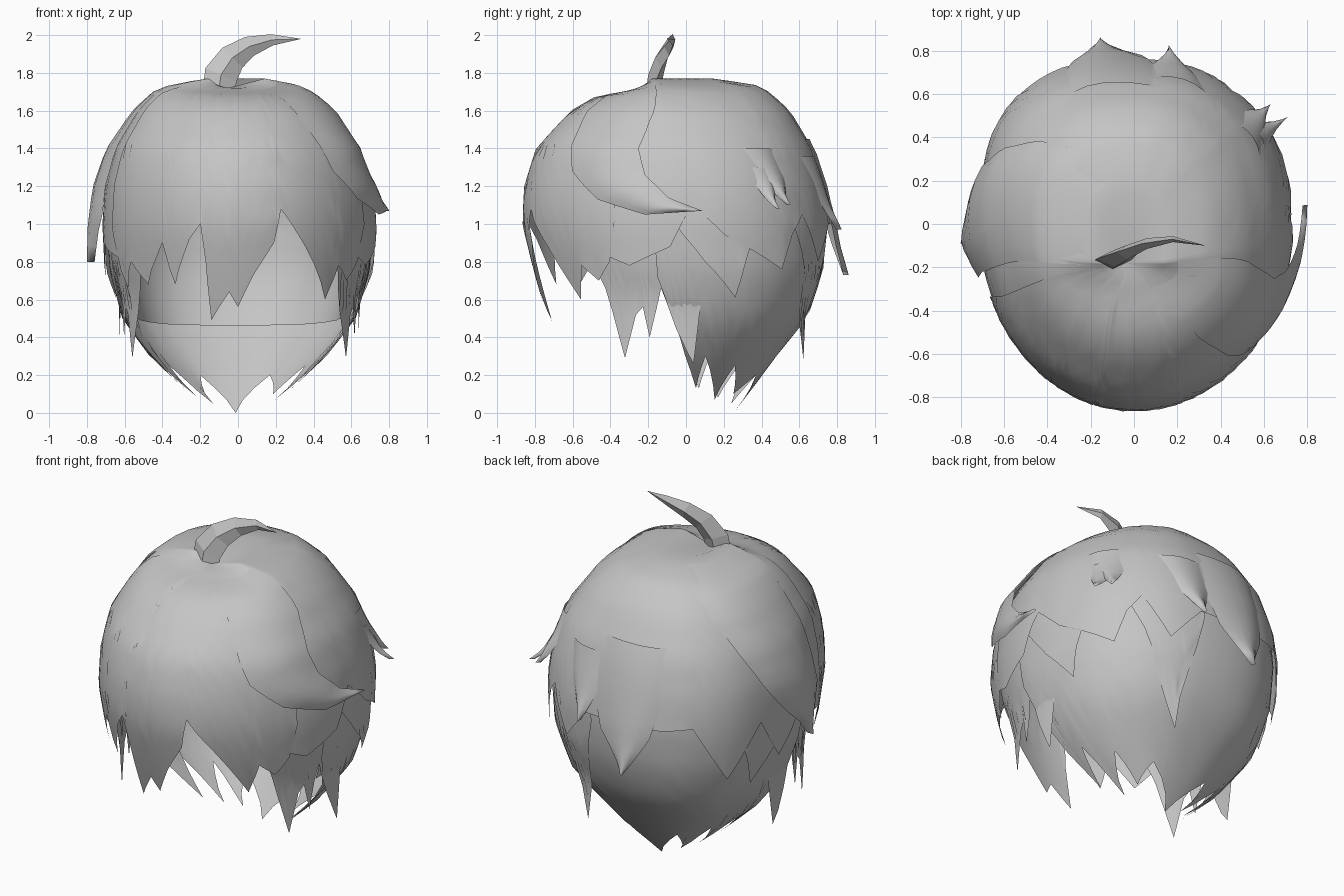
import bpy, bmesh, math
from mathutils import Vector

cube = bpy.data.objects.get("Cube")
if cube:
    bpy.data.objects.remove(cube, do_unlink=True)

SHADE = (0.56, 0.56, 0.56, 1)
grey = bpy.data.materials.new("hair_grey")
grey.use_nodes = True
grey.diffuse_color = SHADE
grey.node_tree.nodes["Principled BSDF"].inputs["Base Color"].default_value = SHADE

CROWN = Vector((-0.05, -0.18, 1.72))
# Head shape: height, right, left, front, back extents, centre depth
SHELL = [
    (1.77, .16, .14, .24, .14, -.18),
    (1.74, .34, .30, .33, .36, -.16),
    (1.70, .43, .39, .43, .44, -.13),
    (1.60, .53, .51, .60, .55, -.08),
    (1.40, .65, .65, .78, .67, -.04),
    (1.20, .70, .71, .84, .73, 0),
    (1.00, .71, .73, .85, .76, 0),
    (.75, .69, .71, .79, .74, .01),
    (.50, .62, .63, .72, .65, .01),
    (.30, .47, .47, .62, .48, .02),
    (.10, .25, .25, .55, .33, .05),
    (.00, .10, .10, .50, .25, .08),
]


def interp(points, x):
    for a, b in zip(points, points[1:]):
        if min(a[0], b[0]) <= x <= max(a[0], b[0]):
            t = (x - a[0]) / (b[0] - a[0])
            return [p + (q - p) * t for p, q in zip(a, b)]
    return list(min(points, key=lambda p: abs(p[0] - x)))


def on_shell(az, z, scale=1.0, curl=0.0):
    """Point on the head at an angle and height; no inward curl below 'curl'."""
    _, right, left, front, back, cy = interp(SHELL, max(z, curl))
    c, s = math.cos(math.radians(az)), math.sin(math.radians(az))
    power = 1.0 if s < 0 else 0.92 if c > 0 else 0.78
    px = math.copysign(abs(c) ** power, c) * (left if c > 0 else right)
    py = math.copysign(abs(s) ** power, s) * (back - cy if s > 0 else front + cy)
    dip = 0.05 * max(0, -s) * max(0, min(1, (z - 1.67) / 0.09))
    return Vector((px * scale, cy + py * scale, z - dip))


def grid(name, rows, smooth=True, closed=False):
    """Skin a grid of points into one mesh object."""
    bm = bmesh.new()
    vs = [[bm.verts.new(p) for p in row] for row in rows]
    for a, b in zip(vs, vs[1:]):
        n = len(a)
        for i in range(n if closed else n - 1):
            j = (i + 1) % n
            bm.faces.new((a[i], b[i], b[j], a[j]))
    bmesh.ops.remove_doubles(bm, verts=bm.verts, dist=0.0005)
    for f in bm.faces:
        f.smooth = smooth
    mesh = bpy.data.meshes.new(name)
    bm.to_mesh(mesh)
    bm.free()
    mesh.materials.append(grey)
    obj = bpy.data.objects.new(name, mesh)
    bpy.context.collection.objects.link(obj)


def sheet(name, hem, scale=1.0, top=None, curl=0.0, flare=0.0, steps=14):
    """Layer of hair hanging to a jagged hem given as (angle, height)."""
    cols = []
    for (a, za), (b, zb) in zip(hem, hem[1:]):
        cols += [(a + (b - a) * k / 3, za + (zb - za) * k / 3) for k in range(3)]
    cols.append(hem[-1])
    high = max(z for _, z in hem)
    start = top or 1.77
    rows = [] if top else [[CROWN.copy() for _ in cols]]
    for r in range(steps + 1):
        s = r / steps
        rows.append([on_shell(a, start - (start - z) * s ** 1.6,
                              scale * (1 + flare * (high - z) * s ** 4), curl)
                     for a, z in cols])
    grid(name, rows)


def lock(name, lower, upper, scale=1.02, bulge=0.04, kick=0.03, across=6):
    """Pointed lock lofted between two edges that meet at the tip."""
    rows, n = [], (len(lower) - 1) * 3
    for r in range(n + 1):
        i = min(r // 3, len(lower) - 2)
        t = r / 3 - i
        lo, up = [[p + (q - p) * t for p, q in zip(e[i], e[i + 1])] for e in (lower, upper)]
        row = []
        for k in range(across + 1):
            u = k / across
            a, z = [p + (q - p) * u for p, q in zip(lo, up)]
            row.append(on_shell(a, z, scale + bulge * math.sin(math.pi * u) + kick * (r / n) ** 3))
        rows.append(row)
    grid(name, rows)


def mirrored(hem):
    return [(180 - a, z) for a, z in reversed(hem)]


# Large overlapping layers
sheet("back_hair", [(-34, .85), (-22, .78), (-6, .88), (2, 1.1), (14, .94), (40, .76),
                    (46, .95), (53, 1.05), (66, .8), (80, 1.0), (112, 1.0), (128, 1.02),
                    (147, .68), (165, .98), (176, .72), (184, .9), (198, .85), (214, .8)],
      flare=0.07)
sheet("fringe", [(203, .95), (211, .66), (217, .8), (226, .68), (236, .9), (241, .68),
                 (249, .92), (254, 1.0), (256, .8), (257, .49), (266, .64), (270, .56),
                 (277, .74), (285, .9), (288, 1.08), (299, .88), (313, .6), (317, .78),
                 (324, .7), (330, .8), (334, 1.0)], scale=1.02)
sheet("nape_hair", [(-12, .72), (-4, .4), (1, .13), (9, .3), (20, .07), (32, .25), (44, .1),
                    (64, .2), (94, .0), (118, .2), (134, .05), (148, .25), (160, .08),
                    (171, .3), (178, .13), (184, .4), (192, .72)],
      scale=.98, top=1.3, flare=0.04)
sheet("inner_scalp", [(-3, .5), (45, .47), (90, .46), (135, .47), (183, .5)],
      scale=.86, top=1.4)

# Hanging locks, the same on both sides
side = [(-42, .85), (-36, .66), (-27, .29), (-22, .52), (-19, .56), (-16, .4), (-11, .66),
        (-5, .45), (2, .26), (6, .7)]
middle = [(-4, 1.0), (6, .8), (19, .61), (22, .78), (28, 1.0)]
for tag, flip in (("left", list), ("right", mirrored)):
    sheet(tag + "_side_locks", flip(side), scale=.96, top=1.35, curl=.62)
    sheet(tag + "_middle_lock", flip(middle), scale=.99, top=1.3, flare=.12)

# Long pointed locks on the back
sheet("left_rear_lock", [(45, 1.05), (54, .85), (63, .55), (71, .28), (74, .5), (82, .95)],
      scale=.995, top=1.25, curl=.52)
lock("back_lock", [(78, 1.45), (82, 1.2), (88, .95), (97, .73)],
     [(118, 1.45), (113, 1.2), (107, .95), (97, .73)], scale=.985, bulge=.04, kick=.16)
lock("rear_upper_flick", [(58, 1.36), (68, 1.16), (80, .97)], [(86, 1.36), (85, 1.16), (80, .97)],
     scale=.985, bulge=.04, kick=.08)

# Swept locks over the crown
lock("left_swept_lock",
     [(-75, 1.75), (-58, 1.66), (-51, 1.48), (-45, 1.28), (-32, 1.13), (-14, 1.05), (5, 1.07)],
     [(0, 1.76), (-6, 1.68), (-12, 1.54), (-16, 1.4), (-14, 1.26), (-6, 1.14), (5, 1.07)],
     scale=1.03, bulge=.03, kick=.05)
lock("right_swept_lock",
     [(120, 1.76), (134, 1.65), (148, 1.48), (161, 1.28), (172, 1.08), (186, .8)],
     [(188, 1.76), (189, 1.68), (191, 1.5), (194, 1.28), (196, 1.05), (186, .8)],
     scale=1.01, bulge=.06, kick=.09)

# Small flicked tips behind the left side
lock("left_upper_flick", [(24, 1.4), (31, 1.25), (40, 1.1)], [(46, 1.4), (46, 1.25), (40, 1.1)],
     scale=.98, kick=.1)
lock("left_lower_flick", [(26, 1.3), (29, 1.2), (33, 1.08)], [(42, 1.3), (39, 1.2), (33, 1.08)],
     scale=.98, kick=.14)

# Curved blade standing on the crown: x, y, z, half width
spine = [(-.10, -.17, 1.72, .085), (-.09, -.16, 1.79, .09), (-.03, -.13, 1.88, .075),
         (.06, -.09, 1.94, .055), (.18, -.07, 1.975, .03), (.33, -.10, 1.98, .001)]
rings = []
for i, (x, y, z, w) in enumerate(spine):
    a, b = spine[max(i - 1, 0)], spine[min(i + 1, len(spine) - 1)]
    tangent = Vector((b[0] - a[0], 0, b[2] - a[2])).normalized()
    side_dir = Vector((tangent.z, 0, -tangent.x))
    centre, depth = Vector((x, y, z)), Vector((0, w * .45, 0))
    rings.append([centre - side_dir * w, centre - depth, centre + side_dir * w, centre + depth])
grid("crown_tuft", rings, smooth=False, closed=True)
